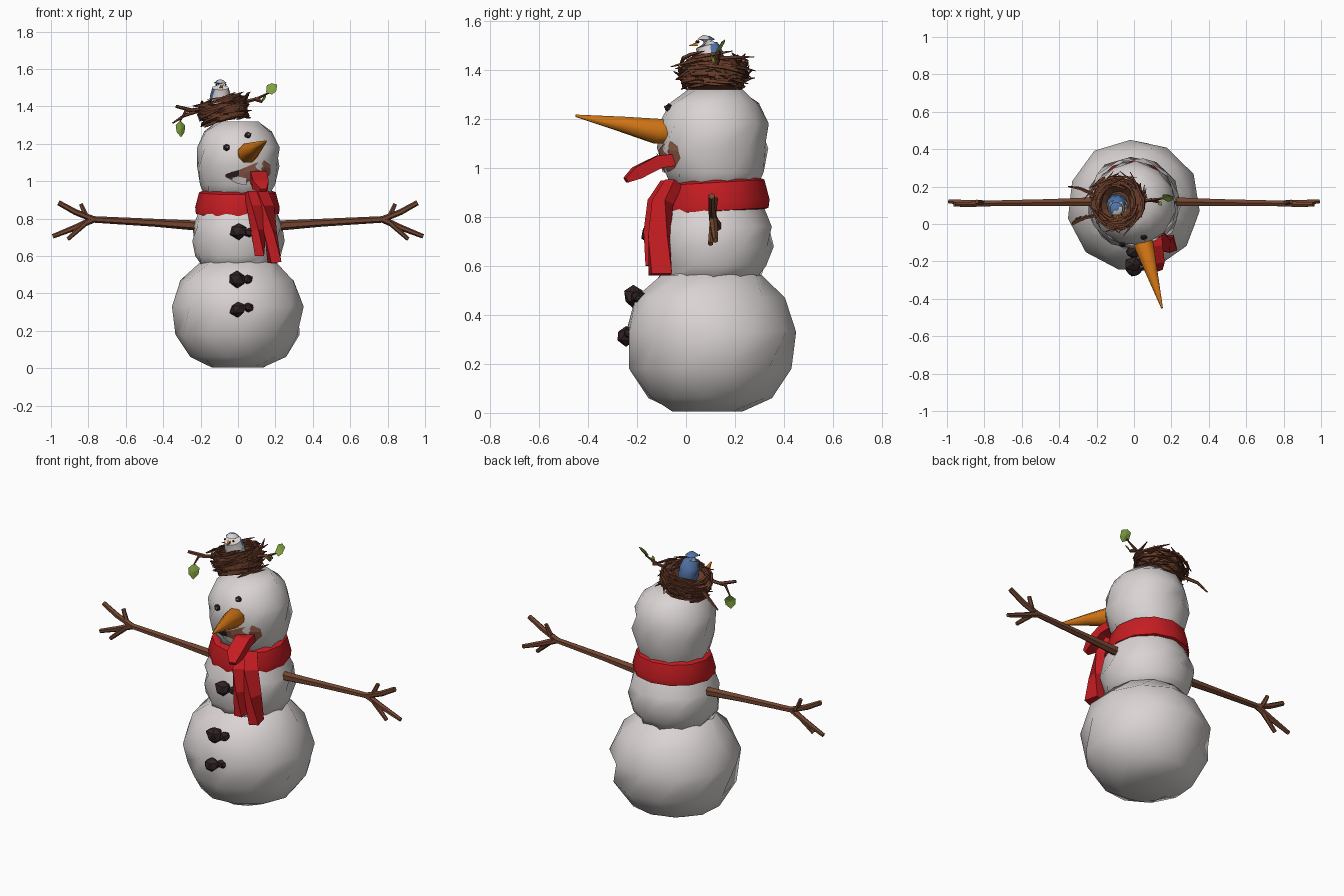
import bpy, bmesh, math, random
from mathutils import Vector, Matrix
from mathutils.bvhtree import BVHTree

if "Cube" in bpy.data.objects:
    bpy.data.objects.remove(bpy.data.objects["Cube"])

random.seed(4)


def material(name, r, g, b):
    m = bpy.data.materials.new(name)
    m.diffuse_color = (r, g, b, 1)
    m.use_nodes = True
    m.node_tree.nodes["Principled BSDF"].inputs["Base Color"].default_value = m.diffuse_color
    return m


SNOW = material("snow", 0.70, 0.66, 0.65)
RED = material("scarf red", 0.56, 0.012, 0.016)
ORANGE = material("carrot orange", 0.68, 0.19, 0.008)
BARK = material("bark brown", 0.17, 0.06, 0.03)
TWIG = material("nest brown", 0.14, 0.045, 0.022)
COAL = material("coal", 0.03, 0.016, 0.017)
BLUE = material("bird blue", 0.08, 0.17, 0.38)
LEAF = material("leaf green", 0.22, 0.36, 0.05)
MOUTH = material("mouth brown", 0.26, 0.10, 0.06)


def finish(name, bm, mats, angle=None):
    bmesh.ops.recalc_face_normals(bm, faces=bm.faces)
    me = bpy.data.meshes.new(name)
    bm.to_mesh(me)
    bm.free()
    ob = bpy.data.objects.new(name, me)
    bpy.context.collection.objects.link(ob)
    for m in mats:
        me.materials.append(m)
    if angle:
        bpy.ops.object.select_all(action='DESELECT')
        ob.select_set(True)
        bpy.context.view_layer.objects.active = ob
        bpy.ops.object.shade_smooth_by_angle(angle=math.radians(angle))
    return ob


def bridge(bm, rings):
    """Skin a list of vertex rings and cap both ends."""
    n = len(rings[0])
    for a, b in zip(rings, rings[1:]):
        for i in range(n):
            j = (i + 1) % n
            bm.faces.new((a[i], a[j], b[j], b[i]))
    bm.faces.new(rings[0][::-1])
    bm.faces.new(rings[-1])


def tube(bm, pts, radii, sides=6, flat=1.0, up='Y'):
    """Tapered tube along a path; flat squashes the section."""
    pts = [Vector(p) for p in pts]
    rings = []
    for k, p in enumerate(pts):
        d = pts[min(k + 1, len(pts) - 1)] - pts[max(k - 1, 0)]
        q = d.to_track_quat('Z', up)
        ring = []
        for i in range(sides):
            a = 2 * math.pi * (i + 0.5) / sides
            o = Vector((math.cos(a), math.sin(a) * flat, 0)) * radii[k]
            ring.append(bm.verts.new(p + q @ o))
        rings.append(ring)
    bridge(bm, rings)


def snowball(name, profile, sides, turn):
    """Lumpy low-poly ball from (radius, z, y centre) rings."""
    bm = bmesh.new()
    rings = []
    for k, (r, z, cy) in enumerate(profile):
        ring = []
        for i in range(sides):
            a = turn + 2 * math.pi * (i + 0.5 * (k % 2)) / sides
            s = r * random.uniform(1.0, 1.05)
            ring.append(bm.verts.new((s * math.cos(a), cy + s * math.sin(a), z)))
        rings.append(ring)
    bridge(bm, rings)
    return finish(name, bm, [SNOW], 70)


# Snow body
snowball("lower_body", [(0.14, 0.005, 0.09), (0.25, 0.06, 0.1), (0.325, 0.18, 0.1),
         (0.345, 0.33, 0.1), (0.30, 0.47, 0.1), (0.21, 0.56, 0.1), (0.1, 0.6, 0.1)], 11, 0.2)
snowball("middle_body", [(0.19, 0.53, 0.1), (0.225, 0.60, 0.105), (0.248, 0.68, 0.11),
         (0.24, 0.76, 0.11), (0.20, 0.85, 0.11), (0.17, 0.92, 0.11)], 11, 0.5)
head = snowball("head", [(0.165, 0.90, 0.12), (0.195, 0.98, 0.115), (0.222, 1.08, 0.11),
                (0.218, 1.18, 0.11), (0.18, 1.265, 0.115), (0.11, 1.32, 0.12)], 11, 0.1)
tree = BVHTree.FromObject(head, bpy.context.evaluated_depsgraph_get())


def on_face(x, z, lift):
    hit = tree.ray_cast(Vector((x, -2, z)), Vector((0, 1, 0)))[0]
    return Vector((x, hit.y - lift, z))


def face_plate(name, stations, lift, mat):
    """Thin patch hugging the head, from (x, low z, high z) stations."""
    bm = bmesh.new()
    cols = [[bm.verts.new(on_face(x, lo + (hi - lo) * t / 3, lift)) for t in range(4)]
            for x, lo, hi in stations]
    for a, b in zip(cols, cols[1:]):
        for t in range(3):
            bm.faces.new((a[t], b[t], b[t + 1], a[t + 1]))
    return finish(name, bm, [mat])


# Crooked open grin with a tooth
face_plate("mouth", [(-0.07, 1.025, 1.035), (-0.02, 0.995, 1.05), (0.03, 0.98, 1.07),
           (0.09, 0.985, 1.095), (0.14, 1.0, 1.11), (0.175, 1.04, 1.085)], 0.006, MOUTH)
face_plate("mouth_corner", [(-0.065, 1.02, 1.037), (-0.03, 1.012, 1.05), (0.005, 1.03, 1.06)], 0.009, COAL)
face_plate("tooth", [(-0.03, 1.0, 1.018), (0.0, 0.985, 1.025), (0.045, 0.98, 1.015)], 0.011, SNOW)

# Carrot nose
bm = bmesh.new()
tube(bm, [(0.04, -0.06, 1.145), (0.055, -0.12, 1.15), (0.095, -0.26, 1.178), (0.15, -0.45, 1.213)],
     [0.05, 0.055, 0.034, 0.005], 8)
finish("carrot_nose", bm, [ORANGE], 50)


def lump(name, loc, size, mat):
    bm = bmesh.new()
    bmesh.ops.create_icosphere(bm, subdivisions=1, radius=1)
    for v in bm.verts:
        v.co = Vector(loc) + Vector(c * s for c, s in zip(v.co, size)) * random.uniform(0.85, 1.15)
    return finish(name, bm, [mat])


# Coal eyes with highlights, coal buttons
for side, x, z in (("left", -0.062, 1.18), ("right", 0.052, 1.245)):
    p = on_face(x, z, 0.004)
    lump(side + "_eye", p, (0.02, 0.018, 0.02), COAL)
    lump(side + "_eye_glint", p + Vector((0.006, -0.016, 0.004)), (0.006, 0.004, 0.006), SNOW)
for i, (x, y, z, r) in enumerate([(0.005, -0.145, 0.735, 0.05), (-0.005, -0.215, 0.475, 0.052),
                                  (0.0, -0.245, 0.315, 0.045)]):
    lump("button_%d" % (i + 1), (x, y, z), (r, 0.04, r * 0.9), COAL)
    lump("button_chip_%d" % (i + 1), (x + 0.055, y + 0.02, z - 0.01 * (1 - i)), (0.03, 0.03, 0.028), COAL)

# Scarf wrap
bm = bmesh.new()
rings = []
for r, z in ((0.17, 0.80), (0.222, 0.815), (0.226, 0.85), (0.205, 0.93), (0.17, 0.945)):
    ring = []
    for i in range(12):
        a = 2 * math.pi * i / 12
        c, s = math.cos(a), math.sin(a)
        ring.append(bm.verts.new((r * c - 0.003, 0.115 + r * s, z + 0.012 * s + 0.01)))
    rings.append(ring)
bridge(bm, rings)
finish("scarf_wrap", bm, [RED], 40)


# Scarf tails, knot and tongue as squashed four-sided straps
def strap(name, pts, radii, flat):
    bm = bmesh.new()
    tube(bm, pts, radii, 4, flat)
    return finish(name, bm, [RED])


strap("scarf_tail_inner", [(0.075, -0.07, 0.935), (0.095, -0.115, 0.86), (0.11, -0.13, 0.74), (0.115, -0.13, 0.60)],
      [0.05, 0.055, 0.05, 0.05], 0.7)
strap("scarf_tail_outer", [(0.12, -0.05, 0.94), (0.15, -0.095, 0.86), (0.175, -0.11, 0.72), (0.195, -0.105, 0.565)],
      [0.05, 0.055, 0.056, 0.06], 0.65)
strap("tongue", [(0.105, -0.03, 1.035), (0.11, -0.11, 1.025), (0.12, -0.2, 0.98), (0.135, -0.245, 0.95)],
      [0.055, 0.062, 0.06, 0.025], 0.6)

# Branch arms with forked twigs
for side, s in (("left", -1), ("right", 1)):
    bm = bmesh.new()
    limbs = [([(0.18, 0.12, 0.76), (0.45, 0.115, 0.778), (0.80, 0.11, 0.797)], [0.028, 0.021, 0.017]),
             ([(0.77, 0.11, 0.795), (0.87, 0.105, 0.835), (0.96, 0.105, 0.885)], [0.017, 0.016, 0.014]),
             ([(0.81, 0.11, 0.81), (0.84, 0.12, 0.878)], [0.014, 0.011]),
             ([(0.77, 0.11, 0.797), (0.87, 0.115, 0.752), (0.99, 0.12, 0.705)], [0.018, 0.016, 0.012]),
             ([(0.81, 0.11, 0.78), (0.91, 0.10, 0.69)], [0.015, 0.011])]
    for pts, radii in limbs:
        tube(bm, [(s * x, y, z) for x, y, z in pts], radii, 6)
    finish(side + "_arm", bm, [BARK], 40)

# Tilted bird nest: a bowl wrapped in random sticks
tilt = Matrix.Translation((-0.085, 0.115, 1.385)) @ Matrix.Rotation(-0.22, 4, 'Y')
bm = bmesh.new()
rings = []
for r, z in ((0.09, -0.065), (0.125, -0.03), (0.135, 0.03), (0.10, 0.035), (0.06, -0.01)):
    rings.append([bm.verts.new((r * math.cos(i * math.pi / 6), r * math.sin(i * math.pi / 6), z))
                  for i in range(12)])
bridge(bm, rings)
for k in range(110):
    a, span = random.uniform(0, 6.283), random.uniform(0.9, 1.5) * random.choice((-1, 1))
    z = random.uniform(-0.065, 0.05)
    r = 0.118 + 0.25 * z + random.uniform(0, 0.025)
    if k % 4 == 0:
        r, z = random.uniform(0.085, 0.12), 0.045
    dz, flare = random.uniform(-0.025, 0.03), random.uniform(1.0, 1.28)
    pts = []
    for t in range(4):
        f, q = t / 3, a + span * t / 3
        rr = r * (flare if t == 3 else 1.0)
        pts.append((rr * math.cos(q), rr * math.sin(q), z + dz * f))
    tube(bm, pts, [0.007, 0.009, 0.008, 0.002], 4)
bm.transform(tilt)
# Long loose twigs carrying leaves
for pts in ([(0.02, 0.12, 1.42), (0.1, 0.13, 1.44), (0.17, 0.14, 1.475)],
            [(0.09, 0.13, 1.44), (0.13, 0.12, 1.425)],
            [(-0.18, 0.05, 1.39), (-0.28, 0.03, 1.375), (-0.31, 0.03, 1.32)],
            [(-0.2, 0.15, 1.38), (-0.29, 0.19, 1.35), (-0.35, 0.2, 1.31)],
            [(-0.25, 0.04, 1.38), (-0.33, 0.0, 1.40)]):
    tube(bm, pts, [0.011, 0.009, 0.004][:len(pts)], 5)
finish("nest", bm, [TWIG])


def leaf(name, base, along, across):
    """Folded diamond leaf."""
    bm = bmesh.new()
    b, u, w = Vector(base), Vector(along), Vector(across)
    n = u.cross(w).normalized() * 0.008
    mid = [bm.verts.new(b + u * t + n * h) for t, h in ((0, 0), (0.5, 1), (1, 0))]
    for s in (-1, 1):
        e = [bm.verts.new(b + u * t + w * s * k) for t, k in ((0.3, 1), (0.7, 0.85))]
        bm.faces.new((mid[0], e[0], mid[1]))
        bm.faces.new((mid[1], e[0], e[1]))
        bm.faces.new((mid[1], e[1], mid[2]))
    return finish(name, bm, [LEAF])


leaf("right_leaf", (0.15, 0.135, 1.475), (0.06, 0.01, 0.04), (0.014, -0.02, -0.025))
leaf("left_leaf", (-0.31, 0.03, 1.325), (0.005, -0.015, -0.09), (0.025, 0.018, 0.0))
leaf("right_small_leaf", (0.13, 0.12, 1.425), (0.02, -0.02, 0.04), (0.008, 0.008, 0.0))

# Little bird: blue back, pale breast
bm = bmesh.new()
tube(bm, [(-0.085, 0.11, 1.38), (-0.09, 0.105, 1.42), (-0.095, 0.10, 1.46), (-0.095, 0.085, 1.50),
          (-0.095, 0.082, 1.525), (-0.095, 0.085, 1.54)], [0.045, 0.06, 0.055, 0.046, 0.036, 0.016], 10)
bm.normal_update()
bmesh.ops.recalc_face_normals(bm, faces=bm.faces)
for f in bm.faces:
    f.material_index = 0 if f.normal.dot(Vector((0.45, -0.9, 0))) > 0.15 else 1
finish("bird", bm, [SNOW, BLUE], 50)
bm = bmesh.new()
tube(bm, [(-0.09, 0.045, 1.505), (-0.082, 0.012, 1.498)], [0.011, 0.002], 4)
finish("bird_beak", bm, [ORANGE])
for side, x, y in (("left", -0.117, 0.044), ("right", -0.066, 0.05)):
    lump("bird_%s_eye" % side, (x, y, 1.515), (0.006, 0.006, 0.006), COAL)
